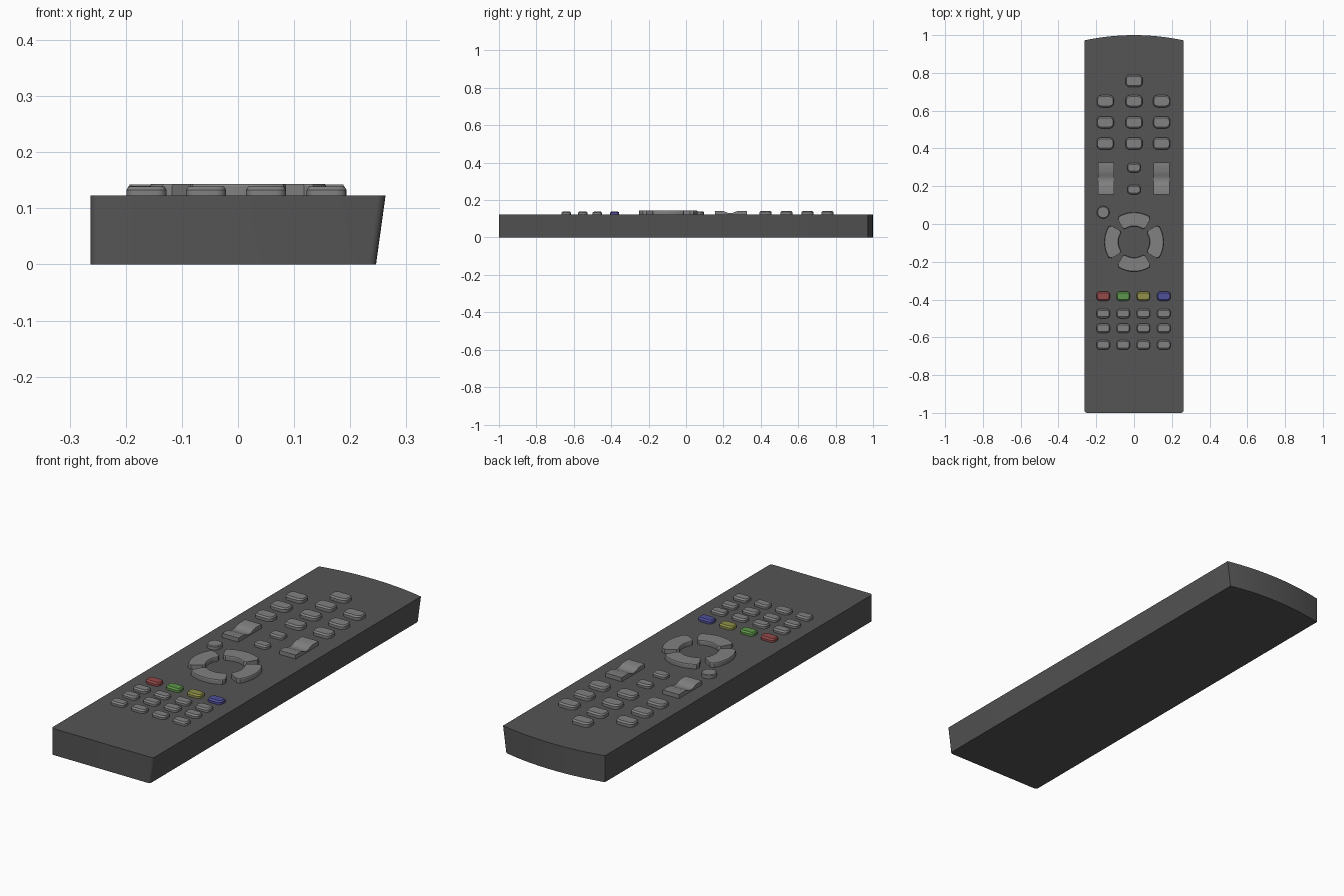
import bpy, bmesh
from math import sin, cos, pi, radians

if "Cube" in bpy.data.objects:
    bpy.data.objects.remove(bpy.data.objects["Cube"])

TOP = 0.123      # body surface
HIGH = 0.142     # button tops


def material(name, rgb):
    m = bpy.data.materials.new(name)
    m.diffuse_color = (*rgb, 1)
    m.use_nodes = True
    m.node_tree.nodes["Principled BSDF"].inputs["Base Color"].default_value = m.diffuse_color
    return m


DARK = material("dark_grey", (0.09, 0.09, 0.09))
GREY = material("button_grey", (0.22, 0.22, 0.22))


def loft(name, rings, mat):
    """Skin a stack of equal-length closed rings and cap both ends."""
    bm = bmesh.new()
    rows = [[bm.verts.new(p) for p in ring] for ring in rings]
    n = len(rows[0])
    for a, b in zip(rows, rows[1:]):
        for i in range(n):
            j = (i + 1) % n
            bm.faces.new((a[i], a[j], b[j], b[i]))
    bm.faces.new(rows[0][::-1])
    bm.faces.new(rows[-1])
    bmesh.ops.recalc_face_normals(bm, faces=bm.faces)
    me = bpy.data.meshes.new(name)
    bm.to_mesh(me)
    bm.free()
    ob = bpy.data.objects.new(name, me)
    bpy.context.collection.objects.link(ob)
    me.materials.append(mat)
    bpy.ops.object.select_all(action='DESELECT')
    ob.select_set(True)
    bpy.context.view_layer.objects.active = ob
    bpy.ops.object.shade_smooth_by_angle(angle=radians(25))
    return ob


def rounded(x, y, w, h, r, z, steps=4):
    """Rounded rectangle ring, counter-clockwise."""
    pts = []
    for k, (sx, sy) in enumerate([(1, 1), (-1, 1), (-1, -1), (1, -1)]):
        for i in range(steps + 1):
            a = (k + i / steps) * pi / 2
            pts.append((x + sx * (w / 2 - r) + r * cos(a),
                        y + sy * (h / 2 - r) + r * sin(a), z))
    return pts


def button(name, x, y, w, h, mat=GREY, top=HIGH):
    r = h * 0.36
    loft(name, [rounded(x, y, w, h, r, TOP - 0.003),
                rounded(x, y, w, h, r, top - 0.006),
                rounded(x, y, w - 0.008, h - 0.016, r - 0.006, top)], mat)


# body: bowed back end, small front corners, right wall leaning in below
def body_ring(z, right):
    W, R = 0.263, 0.014
    pts = [(W - 2 * W * i / 16, 1 - 0.028 * (1 - i / 8) ** 2) for i in range(17)]
    for cx, start in ((-W + R, pi), (W - R, 1.5 * pi)):
        pts += [(cx + R * cos(start + i * pi / 8),
                 -1 + R + R * sin(start + i * pi / 8)) for i in range(5)]
    return [(x * right / W if x > 0 else x, y, z) for x, y in pts]


loft("body", [body_ring(0, 0.246), body_ring(TOP, 0.263)], DARK)

# number pad
button("number_button", 0, 0.757, 0.09, 0.064)
for y in (0.65, 0.538, 0.426):
    for x in (-0.152, 0, 0.146):
        button("number_button", x, y, 0.09, 0.064)

# small centre buttons
for y in (0.298, 0.182):
    button("centre_button", 0, y, 0.07, 0.05, top=0.139)

# rocker keys with a dipped middle
profile = [(0.156, TOP - 0.003), (0.325, TOP - 0.003), (0.325, HIGH), (0.278, HIGH),
           (0.262, 0.137), (0.25, 0.132), (0.236, 0.130), (0.222, 0.132),
           (0.21, 0.137), (0.196, HIGH), (0.156, HIGH)]
for x in (-0.149, 0.146):
    loft("rocker_key", [[(x + s * 0.042, y, z) for y, z in profile] for s in (-1, 1)], GREY)

# round key
loft("round_key", [[(-0.163 + r * cos(i * pi / 12), 0.062 + r * sin(i * pi / 12), z)
                    for i in range(24)]
                   for r, z in ((0.033, TOP - 0.003), (0.033, 0.137), (0.029, 0.14))], GREY)


# direction pad: four arc segments with clipped corners
def arc_ring(mid, inset, z):
    ro, ri = 0.157 - inset, 0.083 + inset
    def edge(r, half, sgn):
        return [(r, sgn * half * (1 - i / 5)) for i in range(11)]
    polar = edge(ro, radians(31), 1) + [(ro - 0.012, -radians(36))]
    polar += [(ri + 0.012, -radians(39))] + edge(ri, radians(34), -1)
    polar += [(ri + 0.012, radians(39)), (ro - 0.012, radians(36))]
    return [(r * cos(mid + a), -0.095 + r * sin(mid + a), z) for r, a in polar]


for k in range(4):
    loft("direction_key", [arc_ring(k * pi / 2, 0, TOP - 0.003),
                           arc_ring(k * pi / 2, 0, HIGH - 0.002),
                           arc_ring(k * pi / 2, 0.002, HIGH + 0.001)], GREY)

# coloured row and lower keypad
COLS = (-0.163, -0.057, 0.05, 0.158)
HUES = {"red": (0.3, 0.07, 0.07), "green": (0.11, 0.3, 0.07),
        "yellow": (0.28, 0.28, 0.07), "blue": (0.08, 0.08, 0.32)}
for x, (hue, rgb) in zip(COLS, HUES.items()):
    button(hue + "_button", x, -0.382, 0.071, 0.05, material(hue, rgb), 0.139)
for y in (-0.474, -0.552, -0.64):
    for x in COLS:
        button("keypad_button", x, y, 0.071, 0.05, top=0.139)
